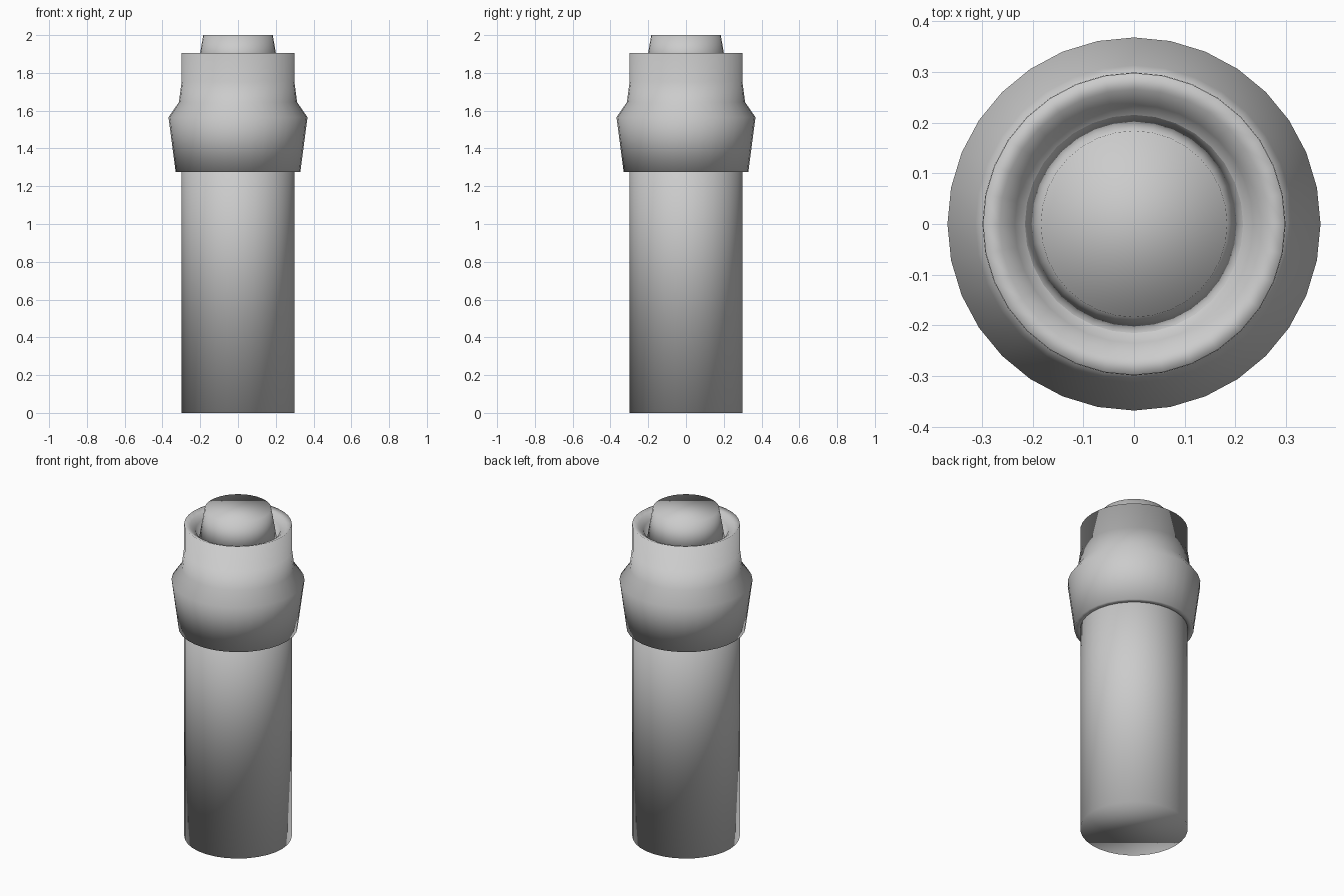
import bpy, bmesh
from math import cos, sin, tau

if "Cube" in bpy.data.objects:
    bpy.data.objects.remove(bpy.data.objects["Cube"])

SIDES = 32


def lathe(name, profile, closed=False):
    """Revolve (radius, z) points about z; open profiles get flat end caps."""
    bm = bmesh.new()
    rings = [[bm.verts.new((r * cos(tau * i / SIDES), r * sin(tau * i / SIDES), z))
              for i in range(SIDES)] for r, z in profile]
    pairs = list(zip(rings, rings[1:]))
    if closed:
        pairs.append((rings[-1], rings[0]))
    else:
        bm.faces.new(rings[0])
        bm.faces.new(rings[-1])
    for a, b in pairs:
        for i in range(SIDES):
            j = (i + 1) % SIDES
            bm.faces.new((a[i], a[j], b[j], b[i]))
    bmesh.ops.recalc_face_normals(bm, faces=bm.faces)
    for f in bm.faces:
        f.smooth = True
    mesh = bpy.data.meshes.new(name)
    bm.to_mesh(mesh)
    bm.free()
    obj = bpy.data.objects.new(name, mesh)
    bpy.context.collection.objects.link(obj)
    return obj


# Long barrel with a rounded, dished mouth at the top
lathe("barrel", [(0.298, 0), (0.298, 1.905), (0.265, 1.893),
                 (0.235, 1.868), (0.213, 1.815)])

# Flared collar around the upper barrel
lathe("collar", [(0.29, 1.275), (0.33, 1.275), (0.368, 1.565),
                 (0.313, 1.645), (0.299, 1.75), (0.29, 1.75)], closed=True)

# Tapered plug standing in the mouth
lathe("plug", [(0.217, 1.81), (0.184, 2.0)])
